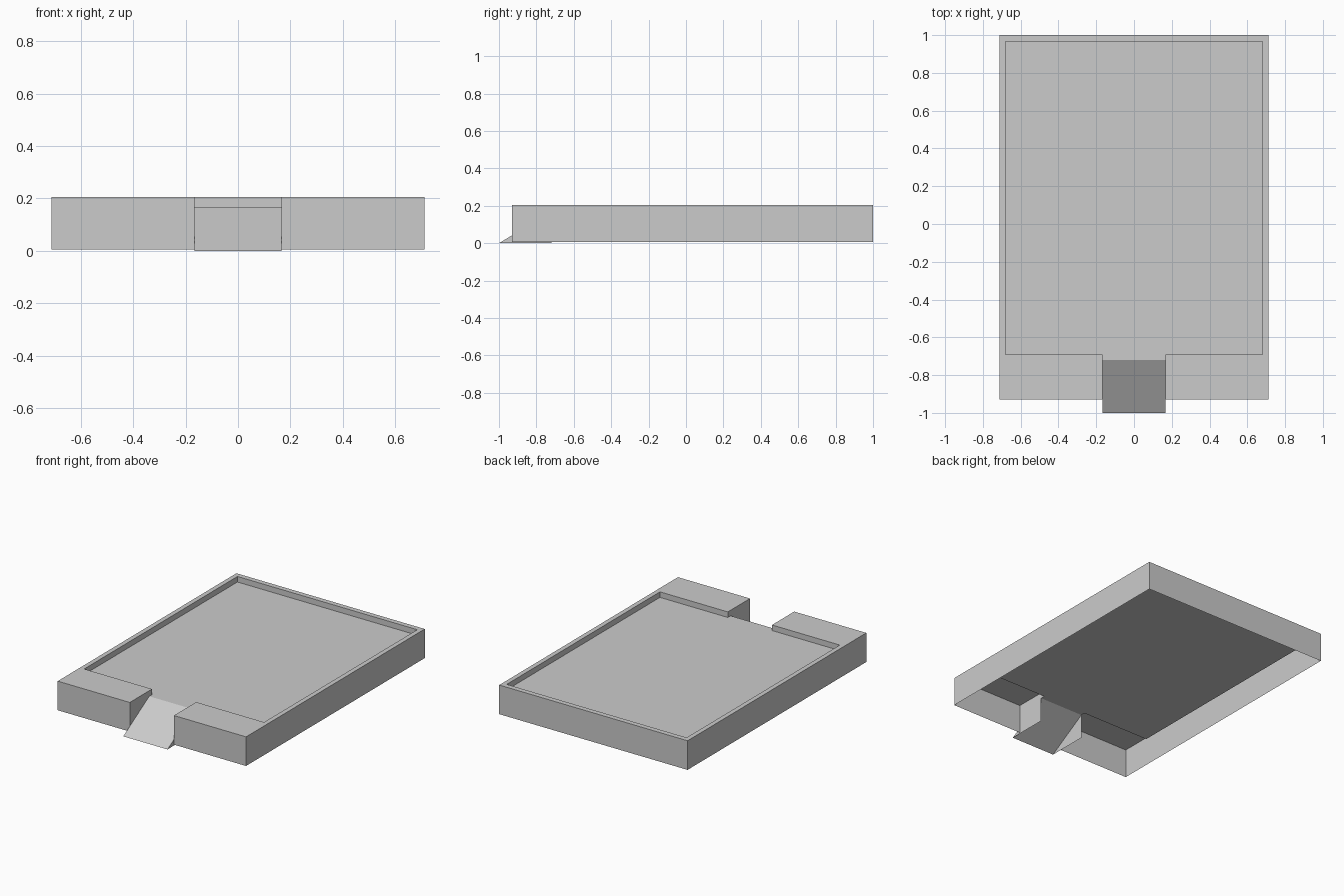
import bpy
import bmesh

cube = bpy.data.objects.get("Cube")
if cube:
    bpy.data.objects.remove(cube, do_unlink=True)

# Single material
grey = bpy.data.materials.new("light_grey")
grey.use_nodes = True
color = (0.6, 0.6, 0.6, 1.0)
grey.diffuse_color = color
grey.node_tree.nodes["Principled BSDF"].inputs["Base Color"].default_value = color

# Main dimensions
half_w, back, front = 0.712, 1.0, -0.93
inner_w, inner_back, inner_front = 0.68, 0.965, -0.69
gap, lip, ramp_front = 0.167, -0.72, -1.0
base, floor_z, top = 0.006, 0.167, 0.205


def make_part(name, polygons):
    """Join a list of 3D polygons into one flat-shaded mesh object."""
    bm = bmesh.new()
    for points in polygons:
        bm.faces.new([bm.verts.new(p) for p in points])
    bmesh.ops.remove_doubles(bm, verts=bm.verts, dist=0.0005)
    mesh = bpy.data.meshes.new(name)
    bm.to_mesh(mesh)
    bm.free()
    mesh.materials.append(grey)
    obj = bpy.data.objects.new(name, mesh)
    bpy.context.collection.objects.link(obj)
    return obj


def flat(path, z):
    return [(x, y, z) for x, y in path]


def walls(path, low, high):
    """Vertical quads along a path, facing to its right."""
    return [[(*a, low), (*b, low), (*b, high), (*a, high)]
            for a, b in zip(path, path[1:])]


# Outlines, counter-clockwise from the right side of the front gap
outer = [(gap, lip), (gap, front), (half_w, front), (half_w, back),
         (-half_w, back), (-half_w, front), (-gap, front), (-gap, lip)]
recess = [(-gap, lip), (-gap, inner_front), (-inner_w, inner_front),
          (-inner_w, inner_back), (inner_w, inner_back),
          (inner_w, inner_front), (gap, inner_front), (gap, lip)]

# Raised rim and outer shell, open underneath
make_part("rim", [flat(outer[1:-1] + recess[1:-1], top)]
          + walls(outer, base, top) + walls(recess, floor_z, top))

# Recessed floor with a short lip reaching into the gap
make_part("floor", [flat(recess[::-1], floor_z)])

# Entry ramp: sloped plate with triangular cheeks
slope = [(-gap, ramp_front, 0), (gap, ramp_front, 0),
         (gap, lip, floor_z), (-gap, lip, floor_z)]
right_cheek = [(gap, ramp_front, 0), (gap, lip, 0), (gap, lip, floor_z)]
left_cheek = [(-x, y, z) for x, y, z in reversed(right_cheek)]
make_part("entry_ramp", [slope, right_cheek, left_cheek])
